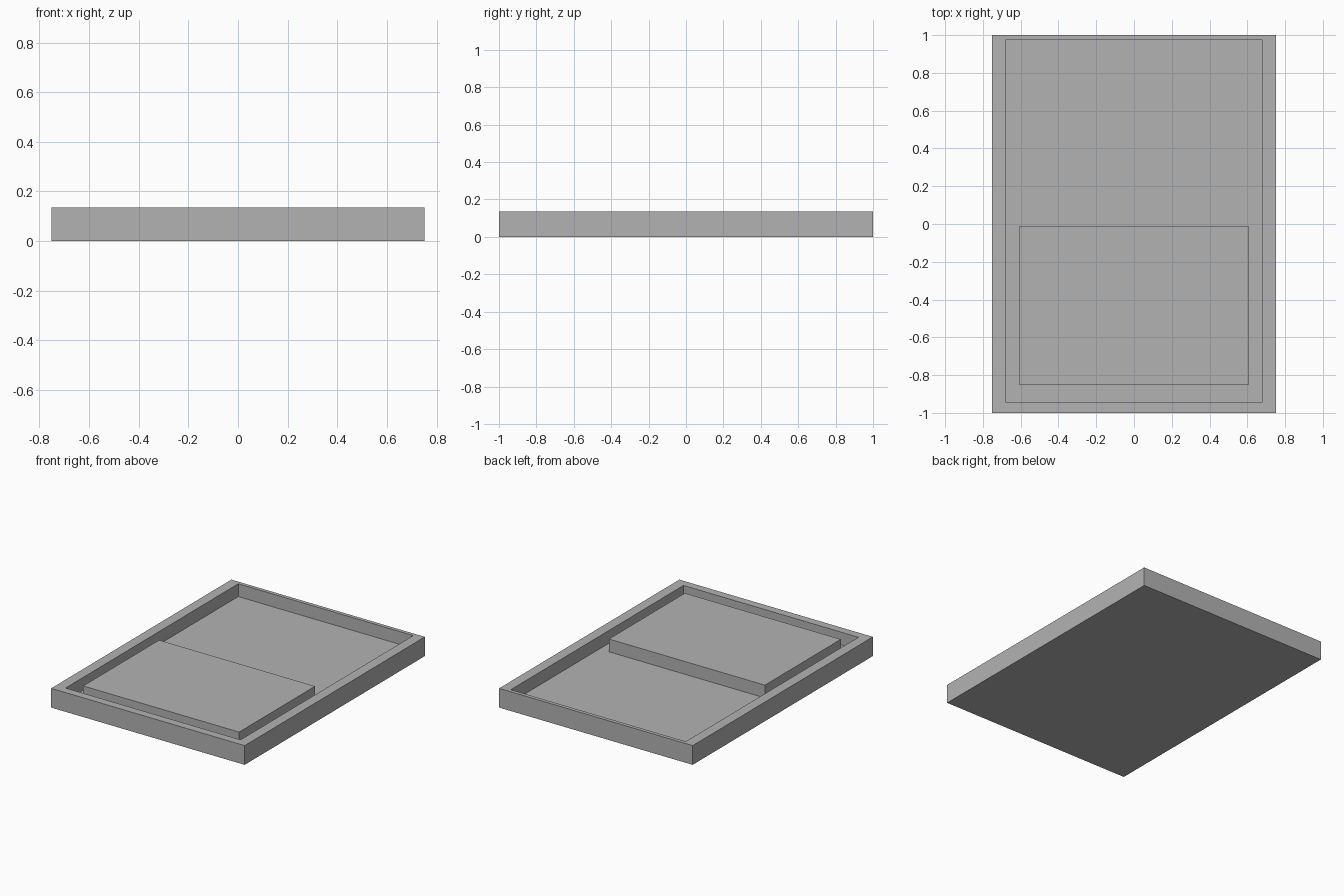
import bpy
import bmesh
from mathutils import Vector

cube = bpy.data.objects.get("Cube")
if cube:
    bpy.data.objects.remove(cube, do_unlink=True)

HEIGHT, FLOOR = 0.135, 0.045

# Single plain grey material
grey = bpy.data.materials.new("plain_grey")
grey.use_nodes = True
colour = (0.45, 0.45, 0.45, 1)
grey.diffuse_color = colour
grey.node_tree.nodes["Principled BSDF"].inputs["Base Color"].default_value = colour


def box(bm, half_x, y0, y1, z0, z1):
    """Add a box centred on x, and return its top face."""
    verts = bmesh.ops.create_cube(bm, size=1)["verts"]
    for v in verts:
        v.co = Vector((v.co.x * 2 * half_x,
                       y1 if v.co.y > 0 else y0,
                       z1 if v.co.z > 0 else z0))
    bm.normal_update()
    return max(bm.faces, key=lambda f: f.calc_center_median().z)


def finish(bm, name):
    bmesh.ops.recalc_face_normals(bm, faces=bm.faces)
    mesh = bpy.data.meshes.new(name)
    bm.to_mesh(mesh)
    bm.free()
    mesh.materials.append(grey)
    obj = bpy.data.objects.new(name, mesh)
    bpy.context.collection.objects.link(obj)
    return obj


# Tray: a slab with an inset rim and a sunken floor
bm = bmesh.new()
top = box(bm, 0.752, -1, 1, 0, HEIGHT)
bmesh.ops.inset_individual(bm, faces=[top], thickness=0.05)
for v in top.verts:
    v.co.x = 0.68 if v.co.x > 0 else -0.68
    v.co.y = 0.974 if v.co.y > 0 else -0.943
floor = bmesh.ops.extrude_discrete_faces(bm, faces=[top])["faces"][0]
for v in floor.verts:
    v.co.z = FLOOR
finish(bm, "tray")

# Raised block on the front half of the floor, level with the rim
bm = bmesh.new()
box(bm, 0.606, -0.853, -0.01, FLOOR, HEIGHT)
finish(bm, "raised_block")
